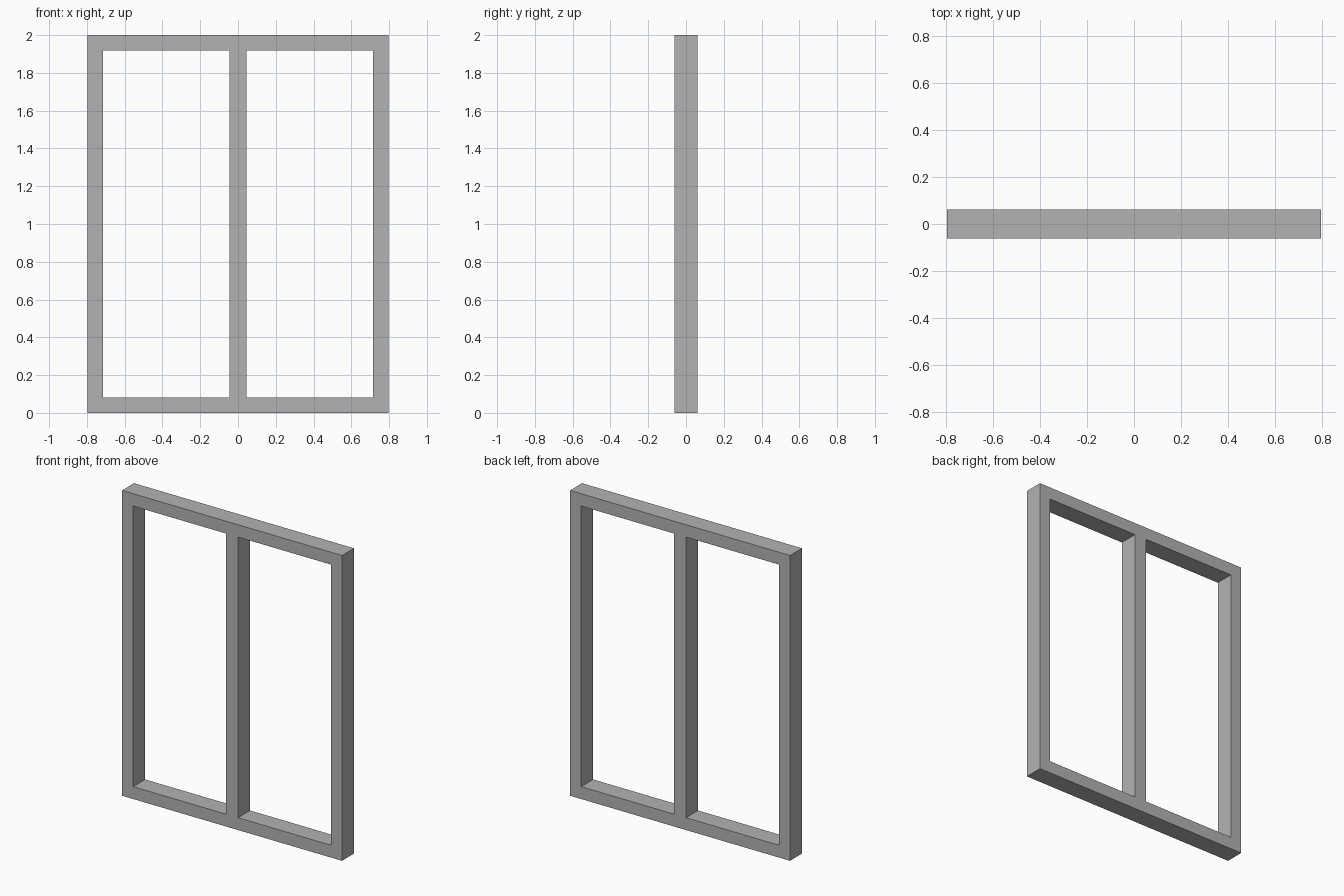
import bpy
import bmesh

old = bpy.data.objects.get("Cube")
if old:
    bpy.data.objects.remove(old, do_unlink=True)

WIDTH, HEIGHT, DEPTH = 1.594, 2.0, 0.124
BAR = 0.081       # face width of the outer frame
MULLION = 0.088   # face width of the centre post

grey = bpy.data.materials.new("plain_grey")
grey.use_nodes = True
colour = (0.45, 0.45, 0.45, 1)
grey.diffuse_color = colour
grey.node_tree.nodes["Principled BSDF"].inputs["Base Color"].default_value = colour

# Front outline as a grid of cells, with the two panes left open
xs = [-WIDTH / 2, -WIDTH / 2 + BAR, -MULLION / 2,
      MULLION / 2, WIDTH / 2 - BAR, WIDTH / 2]
zs = [0, BAR, HEIGHT - BAR, HEIGHT]

bm = bmesh.new()
grid = [[bm.verts.new((x, -DEPTH / 2, z)) for z in zs] for x in xs]
for i in range(len(xs) - 1):
    for j in range(len(zs) - 1):
        if j == 1 and i in (1, 3):
            continue
        bm.faces.new((grid[i][j], grid[i + 1][j],
                      grid[i + 1][j + 1], grid[i][j + 1]))

# Extrude to the frame's depth
result = bmesh.ops.extrude_face_region(bm, geom=bm.faces[:], use_keep_orig=True)
back = [v for v in result["geom"] if isinstance(v, bmesh.types.BMVert)]
bmesh.ops.translate(bm, vec=(0, DEPTH, 0), verts=back)
bmesh.ops.recalc_face_normals(bm, faces=bm.faces[:])

mesh = bpy.data.meshes.new("window_frame")
bm.to_mesh(mesh)
bm.free()
mesh.materials.append(grey)
frame = bpy.data.objects.new("window_frame", mesh)
bpy.context.collection.objects.link(frame)
